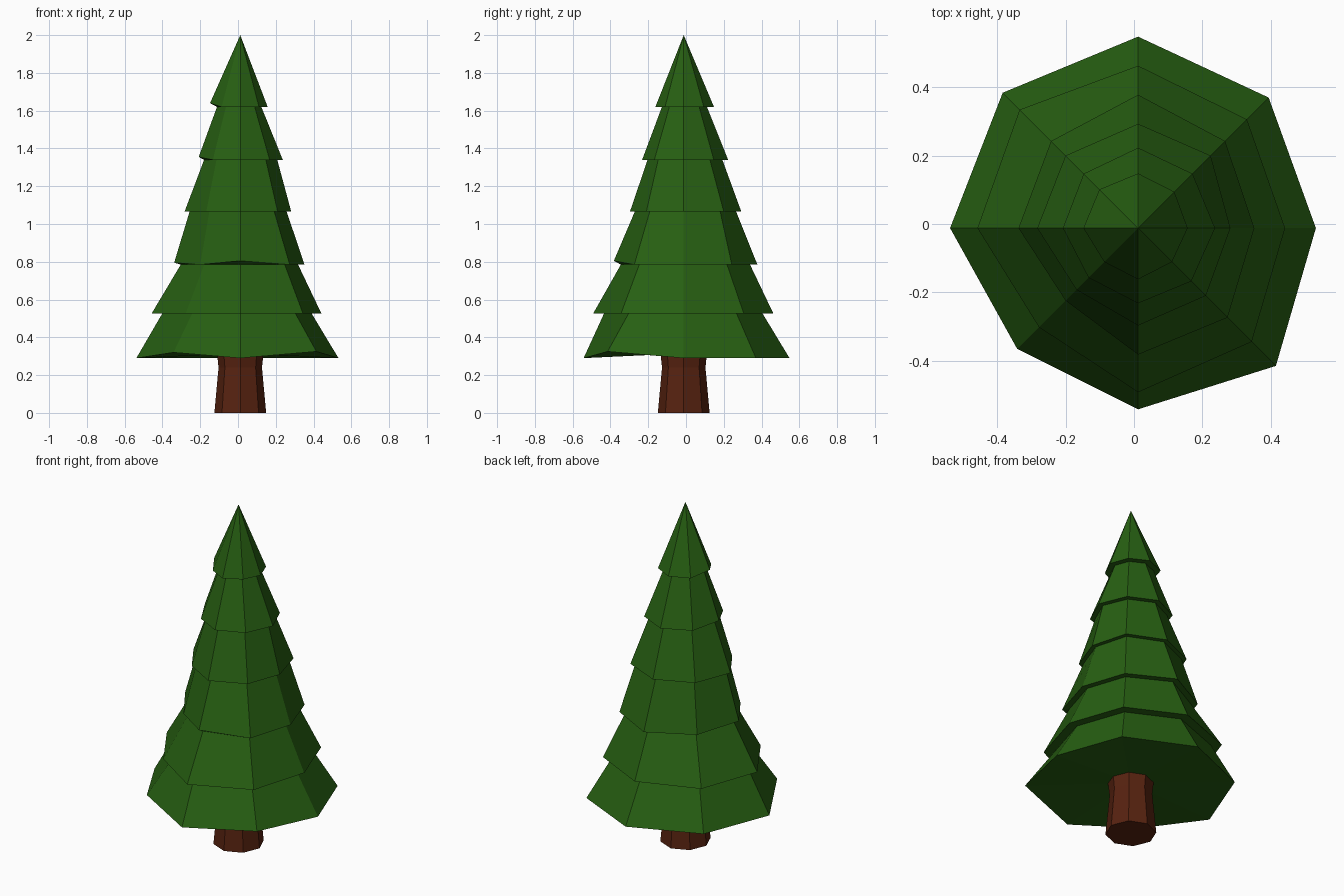
import bpy
import bmesh
from math import cos, sin, pi

SIDES = 8
CENTRE_X, CENTRE_Y = 0.012, -0.012

# Remove the default object
default_cube = bpy.data.objects.get("Cube")
if default_cube:
    bpy.data.objects.remove(default_cube, do_unlink=True)


def make_material(name, colour):
    material = bpy.data.materials.new(name)
    material.use_nodes = True
    material.diffuse_color = colour
    shader = next(n for n in material.node_tree.nodes if n.type == "BSDF_PRINCIPLED")
    shader.inputs["Base Color"].default_value = colour
    shader.inputs["Roughness"].default_value = 0.9
    return material


def add_ring(bm, radii, heights):
    """Add one ring of vertices, with a radius and a height for each corner."""
    ring = []
    for i, (radius, height) in enumerate(zip(radii, heights)):
        angle = 2 * pi * i / SIDES
        position = (CENTRE_X + radius * cos(angle), CENTRE_Y + radius * sin(angle), height)
        ring.append(bm.verts.new(position))
    return ring


def bridge(bm, lower, upper):
    """Join two rings with a band of quads."""
    for i in range(SIDES):
        j = (i + 1) % SIDES
        bm.faces.new((lower[i], lower[j], upper[j], upper[i]))


def fan(bm, ring, point):
    """Close a ring with triangles that meet at one point."""
    tip = bm.verts.new(point)
    for i in range(SIDES):
        bm.faces.new((ring[i], ring[(i + 1) % SIDES], tip))


def finish(bm, name, material):
    bmesh.ops.recalc_face_normals(bm, faces=bm.faces[:])
    mesh = bpy.data.meshes.new(name)
    bm.to_mesh(mesh)
    bm.free()
    mesh.materials.append(material)
    tree_part = bpy.data.objects.new(name, mesh)
    bpy.context.scene.collection.objects.link(tree_part)
    return tree_part


leaf_green = make_material("leaf green", (0.02, 0.115, 0.006, 1))
bark_brown = make_material("bark brown", (0.095, 0.016, 0.005, 1))

# Tier skirts, bottom to top: hem height, tuck ratio at the hem,
# corner radii going round from the left side (+x) towards the back
TIERS = [
    (0.29, 1.00, (.52, .54, .56, .56, .55, .50, .53, .57)),
    (0.525, 0.88, (.43, .45, .475, .49, .47, .41, .48, .47)),
    (0.785, 0.90, (.34, .36, .39, .36, .35, .30, .37, .37)),
    (1.065, 0.91, (.27, .30, .305, .30, .295, .255, .285, .28)),
    (1.34, 0.87, (.225, .225, .235, .225, .22, .205, .22, .22)),
    (1.62, 0.77, (.145, .15, .16, .16, .16, .14, .15, .14)),
]
# Uneven hems: lift of single corners, by tier and corner number
LIFTS = {(0, 5): .03, (0, 7): .035, (2, 4): .01, (2, 6): .02, (4, 4): .015, (5, 4): .02}

# Foliage: one stepped cone with a tucked underside at every hem
bm = bmesh.new()
wall = None
for tier, (height, tuck, radii) in enumerate(TIERS):
    heights = [height + LIFTS.get((tier, i), 0) for i in range(SIDES)]
    hem = add_ring(bm, radii, heights)
    if wall is None:
        fan(bm, hem, (CENTRE_X, CENTRE_Y, height + 0.025))
    else:
        inner = add_ring(bm, [r * tuck for r in radii], [height] * SIDES)
        bridge(bm, wall, inner)
        bridge(bm, inner, hem)
    wall = hem
fan(bm, wall, (CENTRE_X, CENTRE_Y, 2))
finish(bm, "foliage", leaf_green)

# Trunk: flared foot, narrow waist, slight flare under the foliage
bm = bmesh.new()
profile = [(0.137, 0), (0.115, 0.24), (0.128, 0.36)]
rings = [add_ring(bm, [r] * SIDES, [z] * SIDES) for r, z in profile]
for lower, upper in zip(rings, rings[1:]):
    bridge(bm, lower, upper)
bm.faces.new(rings[0])
bm.faces.new(rings[-1])
finish(bm, "trunk", bark_brown)
